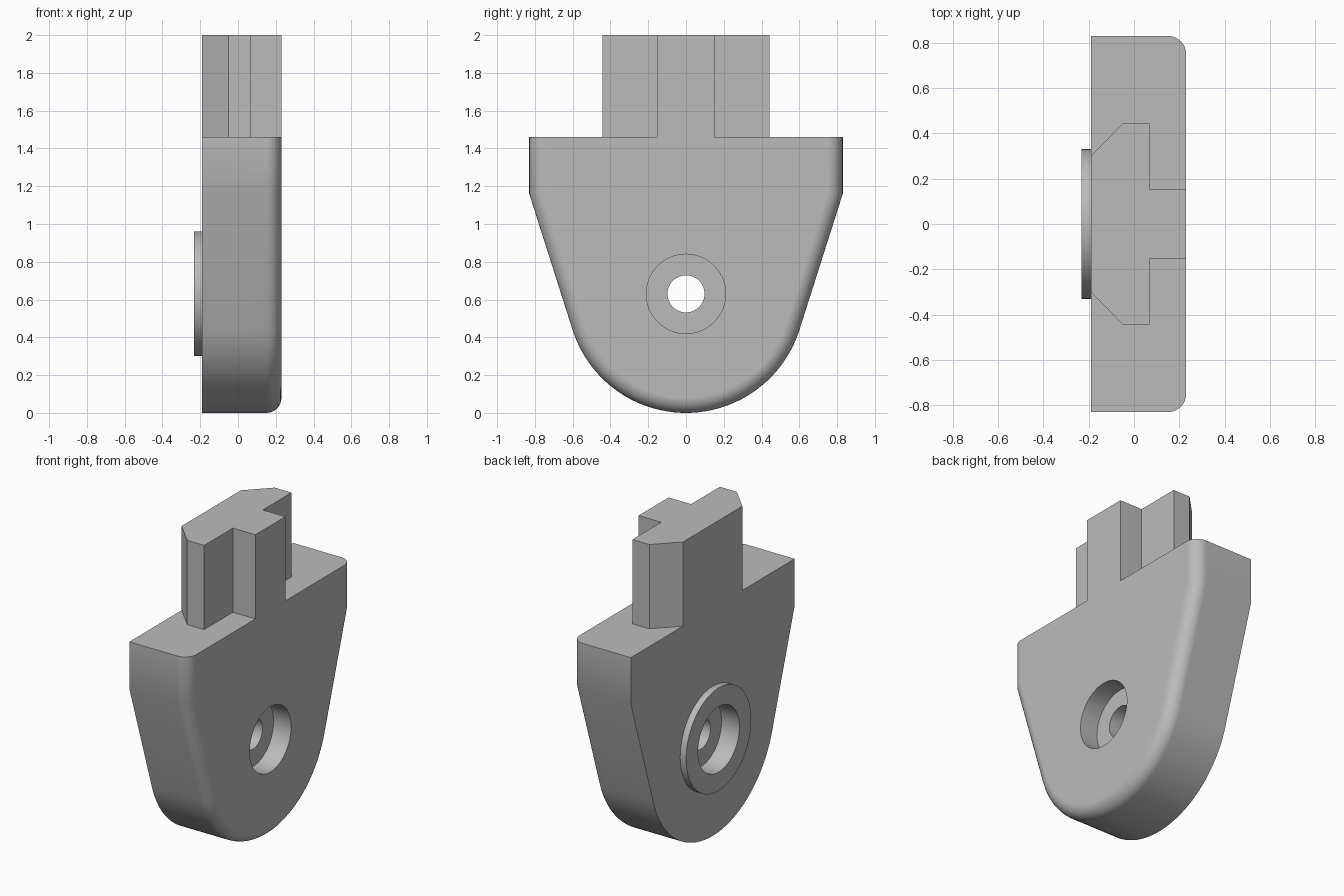
import bpy, bmesh, math
from mathutils import Vector, Matrix

if "Cube" in bpy.data.objects:
    bpy.data.objects.remove(bpy.data.objects["Cube"])

BACK, FACE = -0.19, 0.23      # plate thickness along x
R, SHOULDER = 0.63, 1.46      # bottom radius (also pivot height), shoulder height

grey = bpy.data.materials.new("plain_grey")
grey.use_nodes = True
grey.diffuse_color = (0.5, 0.5, 0.5, 1)
grey.node_tree.nodes["Principled BSDF"].inputs["Base Color"].default_value = (0.5, 0.5, 0.5, 1)


def finish(name, bm):
    bmesh.ops.recalc_face_normals(bm, faces=bm.faces)
    mesh = bpy.data.meshes.new(name)
    bm.to_mesh(mesh)
    bm.free()
    mesh.materials.append(grey)
    obj = bpy.data.objects.new(name, mesh)
    bpy.context.collection.objects.link(obj)
    return obj


def prism(points, offset):
    bm = bmesh.new()
    face = bm.faces.new([bm.verts.new(p) for p in points])
    new = bmesh.ops.extrude_face_region(bm, geom=[face])["geom"]
    bmesh.ops.translate(bm, vec=offset, verts=[g for g in new if isinstance(g, bmesh.types.BMVert)])
    bmesh.ops.recalc_face_normals(bm, faces=bm.faces)
    return bm


def cylinder_x(name, radius, x0, x1, sides=96):
    bm = bmesh.new()
    place = Matrix.Translation(((x0 + x1) / 2, 0, R)) @ Matrix.Rotation(math.pi / 2, 4, "Y")
    bmesh.ops.create_cone(bm, cap_ends=True, segments=sides, radius1=radius,
                          radius2=radius, depth=x1 - x0, matrix=place)
    return finish(name, bm)


def activate(obj):
    bpy.ops.object.select_all(action="DESELECT")
    obj.select_set(True)
    bpy.context.view_layer.objects.active = obj


def cut(obj, cutter):
    activate(obj)
    mod = obj.modifiers.new("cut", "BOOLEAN")
    mod.operation, mod.solver, mod.object = "DIFFERENCE", "EXACT", cutter
    bpy.ops.object.modifier_apply(modifier=mod.name)


# Plate outline: straight shoulders, tapered sides tangent to a round bottom
tangent, steps = math.radians(17.6), 48
outline = [(0.83, SHOULDER), (0.83, 1.16)]
for i in range(steps + 1):
    a = -tangent - (math.pi - 2 * tangent) * i / steps
    outline.append((R * math.cos(a), R + R * math.sin(a)))
outline += [(-0.83, 1.16), (-0.83, SHOULDER)]
bm = prism([(BACK, y, z) for y, z in outline], Vector((FACE - BACK, 0, 0)))

# Rounded rim on one face, leaving the top edge sharp
rim = [e for e in bm.edges if all(v.co.x > FACE - 0.001 for v in e.verts)
       and not all(v.co.z > SHOULDER - 0.001 for v in e.verts)]
bmesh.ops.bevel(bm, geom=rim, offset=0.08, offset_type="OFFSET", segments=8,
                profile=0.5, affect="EDGES", clamp_overlap=False)
plate = finish("plate", bm)

# Raised ring around the bore
boss = cylinder_x("boss_ring", 0.33, -0.232, BACK)

# Stepped bore: counterbored from both sides
cutters = [cylinder_x("bore_cutter", 0.098, -0.5, 0.5),
           cylinder_x("face_counterbore_cutter", 0.21, 0.105, 0.5),
           cylinder_x("back_counterbore_cutter", 0.21, -0.5, -0.105)]
for cutter in cutters:
    cut(plate, cutter)
cut(boss, cutters[2])
for cutter in cutters:
    bpy.data.objects.remove(cutter)

# Keyed stem with chamfered back corners and a narrower tongue
half = [(BACK, 0.3), (-0.05, 0.443), (0.07, 0.443), (0.07, 0.152), (FACE, 0.152)]
section = half + [(x, -y) for x, y in reversed(half)]
stem = finish("keyed_stem", prism([(x, y, SHOULDER) for x, y in section],
                                  Vector((0, 0, 2 - SHOULDER))))

for obj in (plate, boss):
    activate(obj)
    bpy.ops.object.shade_smooth_by_angle(angle=math.radians(30))
    weighted = obj.modifiers.new("even_shading", "WEIGHTED_NORMAL")
    weighted.keep_sharp = True
